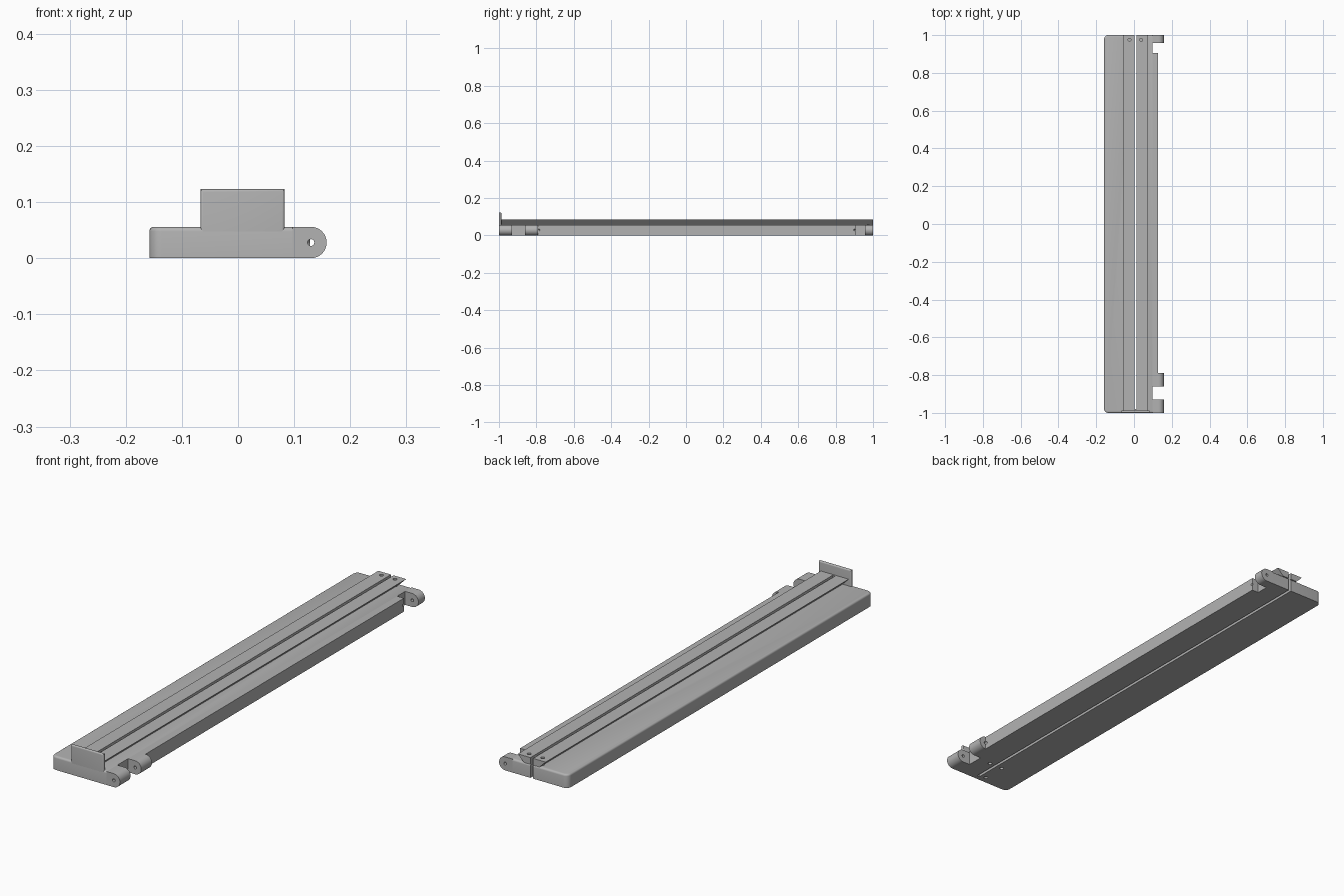
import bpy, bmesh, math
from mathutils import Matrix, Vector

cube = bpy.data.objects.get("Cube")
if cube:
    bpy.data.objects.remove(cube, do_unlink=True)

grey = bpy.data.materials.new("plain grey")
grey.use_nodes = True
grey.diffuse_color = (0.45, 0.45, 0.45, 1)
grey.node_tree.nodes["Principled BSDF"].inputs["Base Color"].default_value = (0.45, 0.45, 0.45, 1)

TOP = 0.056       # top of the base
RAIL_TOP = 0.084
MID = 0.008       # x of the rail centre line
JOIN = 0.097      # x where the hinge side starts
SIDE = 0.128      # x of the hinge side face
PIN = (0.13, 0.028)


def finish(name, bm):
    bmesh.ops.recalc_face_normals(bm, faces=bm.faces)
    mesh = bpy.data.meshes.new(name)
    bm.to_mesh(mesh)
    bm.free()
    obj = bpy.data.objects.new(name, mesh)
    bpy.context.collection.objects.link(obj)
    mesh.materials.append(grey)
    return obj


def prism(points, direction):
    """Extrude a closed outline along a direction."""
    bm = bmesh.new()
    face = bm.faces.new([bm.verts.new(p) for p in points])
    out = bmesh.ops.extrude_face_region(bm, geom=[face])
    verts = [g for g in out["geom"] if isinstance(g, bmesh.types.BMVert)]
    bmesh.ops.translate(bm, verts=verts, vec=Vector(direction))
    bmesh.ops.recalc_face_normals(bm, faces=bm.faces)
    return bm


def box(x0, x1, y0, y1, z0, z1):
    return prism([(x0, y0, z0), (x1, y0, z0), (x1, y1, z0), (x0, y1, z0)], (0, 0, z1 - z0))


def round_edges(bm, rule, radius, segments=5):
    edges = [e for e in bm.edges if rule(e.verts[0].co, e.verts[1].co)]
    bmesh.ops.bevel(bm, geom=edges, offset=radius, segments=segments,
                    profile=0.5, affect='EDGES', clamp_overlap=True)


def rod(radius, tip, start, end, turn=Matrix()):
    bm = bmesh.new()
    length = end - start
    place = turn @ Matrix.Translation((0, 0, (start + end) / 2))
    bmesh.ops.create_cone(bm, cap_ends=True, segments=20, radius1=radius,
                          radius2=tip, depth=length, matrix=place)
    return bm


def cut(objects, cutters):
    """Carve the cutters out of the objects, then drop the cutters."""
    for obj in objects:
        for cutter in cutters:
            mod = obj.modifiers.new("cut", 'BOOLEAN')
            mod.operation, mod.solver, mod.object = 'DIFFERENCE', 'EXACT', cutter
        bpy.context.view_layer.update()
        graph = bpy.context.evaluated_depsgraph_get()
        mesh = bpy.data.meshes.new_from_object(obj.evaluated_get(graph))
        obj.modifiers.clear()
        obj.data = mesh
    for cutter in cutters:
        bpy.data.objects.remove(cutter, do_unlink=True)


# Base plate: rounded outer corners and a soft upper rim
bm = box(-0.158, JOIN, -1, 1, 0, TOP)
round_edges(bm, lambda a, b: a.x < -0.15 and b.x < -0.15 and abs(a.y - b.y) < 0.01, 0.022, 6)
round_edges(bm, lambda a, b: min(a.z, b.z) > TOP - 0.001 and min(a.x, b.x) < JOIN - 0.001, 0.008, 4)
base = finish("base_plate", bm)

# Dovetail rail, wider at the top
wide, narrow = 0.064, 0.036
bm = prism([(MID - narrow, -0.987, TOP), (MID + narrow, -0.987, TOP),
            (MID + wide, -0.987, RAIL_TOP), (MID - wide, -0.987, RAIL_TOP)], (0, 1.987, 0))
rail = finish("dovetail_rail", bm)

# End stop at the front
bm = box(MID - 0.075, MID + 0.075, -1, -0.987, TOP - 0.01, 0.123)
round_edges(bm, lambda a, b: min(a.z, b.z) > 0.12 and abs(a.x - b.x) > 0.1
            or abs(a.z - b.z) > 0.01, 0.005, 4)
finish("end_stop", bm)

# Hinge side strip between the notches
strip = finish("hinge_side_strip", box(JOIN, SIDE, -0.79, 0.905, 0, TOP))

# Hinge knuckles with a rounded nose
knuckles = []
for name, y0, y1 in (("front_knuckle", -1, -0.93), ("second_knuckle", -0.86, -0.79),
                     ("back_knuckle", 0.957, 1)):
    nose = [(PIN[0] + PIN[1] * math.cos(t), y0, PIN[1] + PIN[1] * math.sin(t))
            for t in (math.pi * (i / 16 - 0.5) for i in range(17))]
    outline = [(JOIN, y0, 0)] + nose + [(JOIN, y0, TOP)]
    knuckles.append(finish(name, prism(outline, (0, y1 - y0, 0))))

# Pin bores along y, ending in drill points inside the strip
along_y = Matrix.Translation((PIN[0], 0, PIN[1])) @ Matrix.Rotation(-math.pi / 2, 4, 'X')
bores = [finish("bore_cutter", rod(*spec, along_y)) for spec in
         ((0.006, 0.006, -1.1, -0.785), (0.006, 0.006, 0.9, 1.1))]
tips = [finish("tip_cutter", rod(*spec, along_y)) for spec in
        ((0.006, 0, -0.7851, -0.777), (0, 0.006, 0.892, 0.9001))]
cut([strip] + knuckles, bores + tips)

# Long slit through rail and base, and small screw holes
cutters = [finish("slit_cutter", box(MID - 0.006, MID + 0.006, -0.98, 1.1, -0.1, 0.2))]
for x, y, z0, z1 in ((MID - 0.032, 0.975, 0.02, 0.1), (MID + 0.03, 0.975, 0.02, 0.1),
                     (MID - 0.032, -0.87, -0.05, 0.04), (MID + 0.03, -0.87, -0.05, 0.04),
                     (MID - 0.032, -0.97, -0.05, 0.04)):
    cutters.append(finish("screw_cutter", rod(0.008, 0.008, z0, z1, Matrix.Translation((x, y, 0)))))
cut([base, rail], cutters)

# Smooth shading with sharp edges kept
for obj in bpy.context.collection.objects:
    if obj.type == 'MESH' and grey.name in obj.data.materials:
        bpy.ops.object.select_all(action='DESELECT')
        obj.select_set(True)
        bpy.context.view_layer.objects.active = obj
        bpy.ops.object.shade_smooth_by_angle(angle=math.radians(30))
